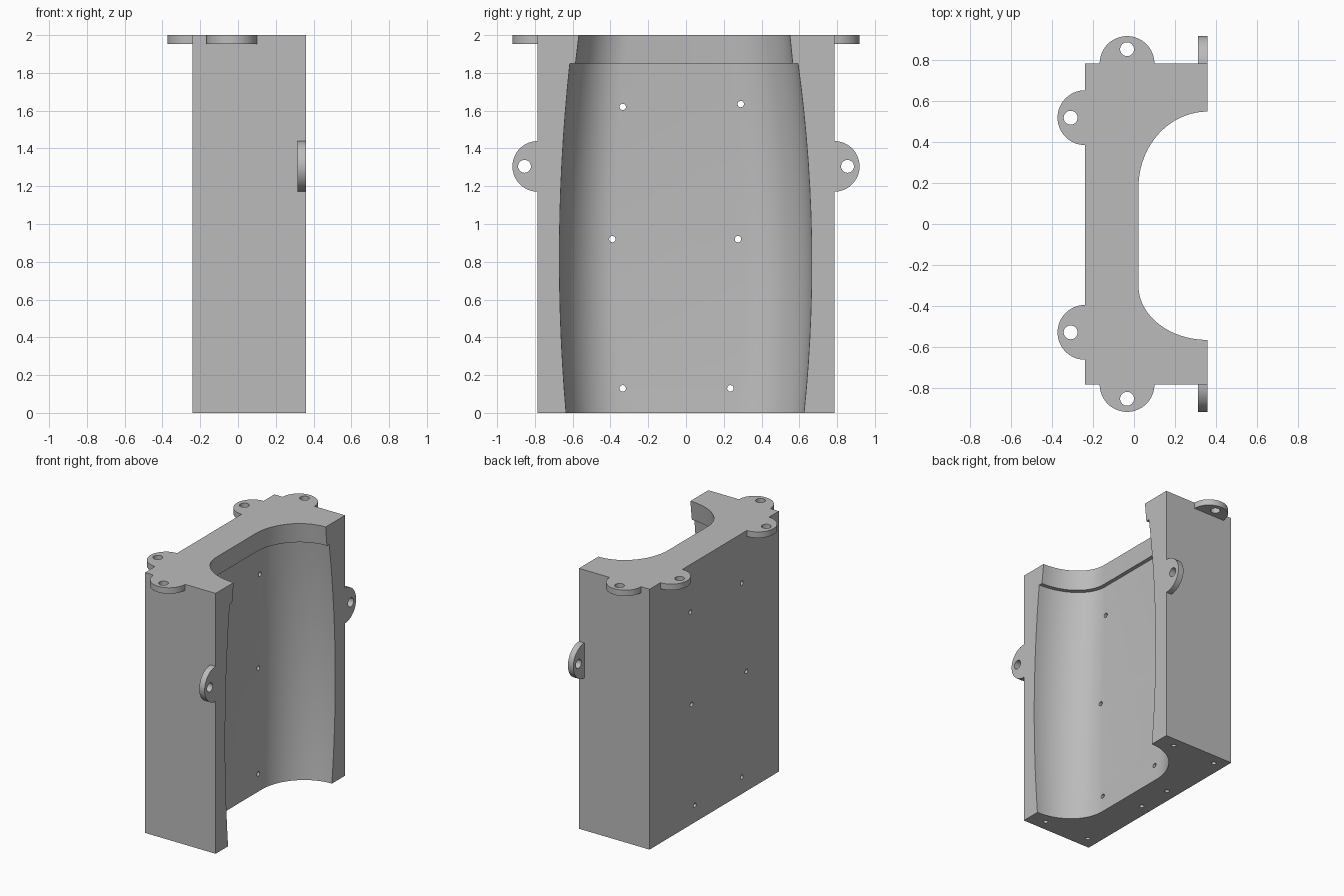
import bpy
import bmesh
from math import cos, sin, pi, radians
from mathutils import Vector

cube = bpy.data.objects.get("Cube")
if cube:
    bpy.data.objects.remove(cube)

grey = bpy.data.materials.new("plain grey")
grey.use_nodes = True
COLOUR = (0.5, 0.5, 0.5, 1)
grey.diffuse_color = COLOUR
grey.node_tree.nodes["Principled BSDF"].inputs["Base Color"].default_value = COLOUR

X, Y, Z = Vector((1, 0, 0)), Vector((0, 1, 0)), Vector((0, 0, 1))
BACK, FRONT, HALF, TOP = -0.24, 0.36, 0.785, 2.0


def loft(name, rings):
    """Closed solid skinned through rings with equal point counts."""
    bm = bmesh.new()
    loops = [[bm.verts.new(p) for p in ring] for ring in rings]
    for a, b in zip(loops, loops[1:]):
        for i in range(len(a)):
            j = (i + 1) % len(a)
            bm.faces.new((a[i], a[j], b[j], b[i]))
    bm.faces.new(loops[0])
    bm.faces.new(loops[-1])
    bmesh.ops.recalc_face_normals(bm, faces=bm.faces)
    mesh = bpy.data.meshes.new(name)
    bm.to_mesh(mesh)
    bm.free()
    mesh.materials.append(grey)
    obj = bpy.data.objects.new(name, mesh)
    bpy.context.collection.objects.link(obj)
    return obj


def activate(obj):
    bpy.ops.object.select_all(action='DESELECT')
    obj.select_set(True)
    bpy.context.view_layer.objects.active = obj


def cut(obj, cutter):
    """Subtract a cutter and discard it."""
    cutter.hide_render = True
    mod = obj.modifiers.new("cut", 'BOOLEAN')
    mod.operation, mod.solver, mod.object = 'DIFFERENCE', 'EXACT', cutter
    activate(obj)
    bpy.ops.object.modifier_apply(modifier=mod.name)
    bpy.data.objects.remove(cutter)


def rod(start, axis, length, r, n=20):
    """Round hole cutter along an axis."""
    u = Z if abs(axis.z) < 0.5 else X
    v = axis.cross(u)
    return loft("hole_cutter", [
        [start + axis * s + u * r * cos(2 * pi * i / n) + v * r * sin(2 * pi * i / n)
         for i in range(n)] for s in (0, length)])


def smooth(obj):
    activate(obj)
    bpy.ops.object.shade_smooth_by_angle(angle=radians(25))


def section(z, floor, lo, hi, w_lo, w_hi, n=20):
    """Trough cross-section: flat floor with two elliptical corners."""
    depth = FRONT - floor
    pts = [Vector((FRONT + 0.2, hi, z))]
    for i in range(n + 1):
        a = pi / 2 * i / n
        pts.append(Vector((FRONT - depth * sin(a), hi - w_hi + w_hi * cos(a), z)))
    for i in range(n + 1):
        a = pi / 2 * (1 - i / n)
        pts.append(Vector((FRONT - depth * sin(a), lo + w_lo - w_lo * cos(a), z)))
    pts.append(Vector((FRONT + 0.2, lo, z)))
    return pts


def spline(keys, z):
    """Smooth interpolation of (z, value...) rows."""
    total = [0.0] * (len(keys[0]) - 1)
    for i, k in enumerate(keys):
        weight = 1.0
        for j, other in enumerate(keys):
            if j != i:
                weight *= (z - other[0]) / (k[0] - other[0])
        total = [t + weight * v for t, v in zip(total, k[1:])]
    return total


# Main block
block = loft("mould_block", [
    [Vector((x, y, z)) for x, y in ((BACK, -HALF), (FRONT, -HALF), (FRONT, HALF), (BACK, HALF))]
    for z in (0, TOP)])

# Bulging main hollow: z, floor, low edge, high edge, corner widths
bulge = [(0, 0.015, -0.635, 0.625, 0.3, 0.36),
         (0.9, -0.02, -0.67, 0.665, 0.3, 0.36),
         (1.85, -0.015, -0.615, 0.593, 0.28, 0.37)]
levels = [-0.05] + [1.85 * i / 14 for i in range(15)]
cut(block, loft("hollow_cutter", [section(z, *spline(bulge, z)) for z in levels]))

# Narrower hollow above the step
neck = [(1.85, 0.015, -0.585, 0.565, 0.265, 0.37),
        (2.0, 0.022, -0.567, 0.55, 0.265, 0.37)]
cut(block, loft("neck_cutter", [section(z, *spline(neck, z)) for z in (1.8, 2.05)]))

# Vent holes through the wall
for y, z in ((-0.335, 1.62), (0.29, 1.635), (-0.39, 0.92),
             (0.275, 0.92), (-0.335, 0.13), (0.235, 0.13)):
    cut(block, rod(Vector((BACK - 0.1, y, z)), X, 0.4, 0.017))

# Blind pin holes in the underside
for x, y in ((0.23, 0.71), (-0.15, 0.7), (-0.15, 0.185),
             (-0.15, -0.095), (-0.15, -0.69), (0.23, -0.7)):
    cut(block, rod(Vector((x, y, -0.1)), Z, 0.2, 0.017))
smooth(block)


def tab(name, base, out, axis, r=0.134, thick=0.046, n=32):
    """Half-round mounting ear with a screw hole."""
    side = out.cross(axis)
    ear = loft(name, [
        [base + axis * s + (side * cos(pi * i / n) + out * sin(pi * i / n)) * r
         for i in range(n + 1)] for s in (0, -thick)])
    cut(ear, rod(base + out * 0.07 + axis * 0.1, -axis, 0.3, 0.034, 32))
    smooth(ear)


# Mounting ears, mirrored front to back
for label, s in (("front", -1), ("back", 1)):
    tab(label + "_top_end_tab", Vector((-0.034, s * HALF, TOP)), Y * s, Z)
    tab(label + "_top_rear_tab", Vector((BACK, s * 0.525 - 0.005, TOP)), -X, Z)
    tab(label + "_side_tab", Vector((FRONT, s * HALF, 1.305)), Y * s, X)
